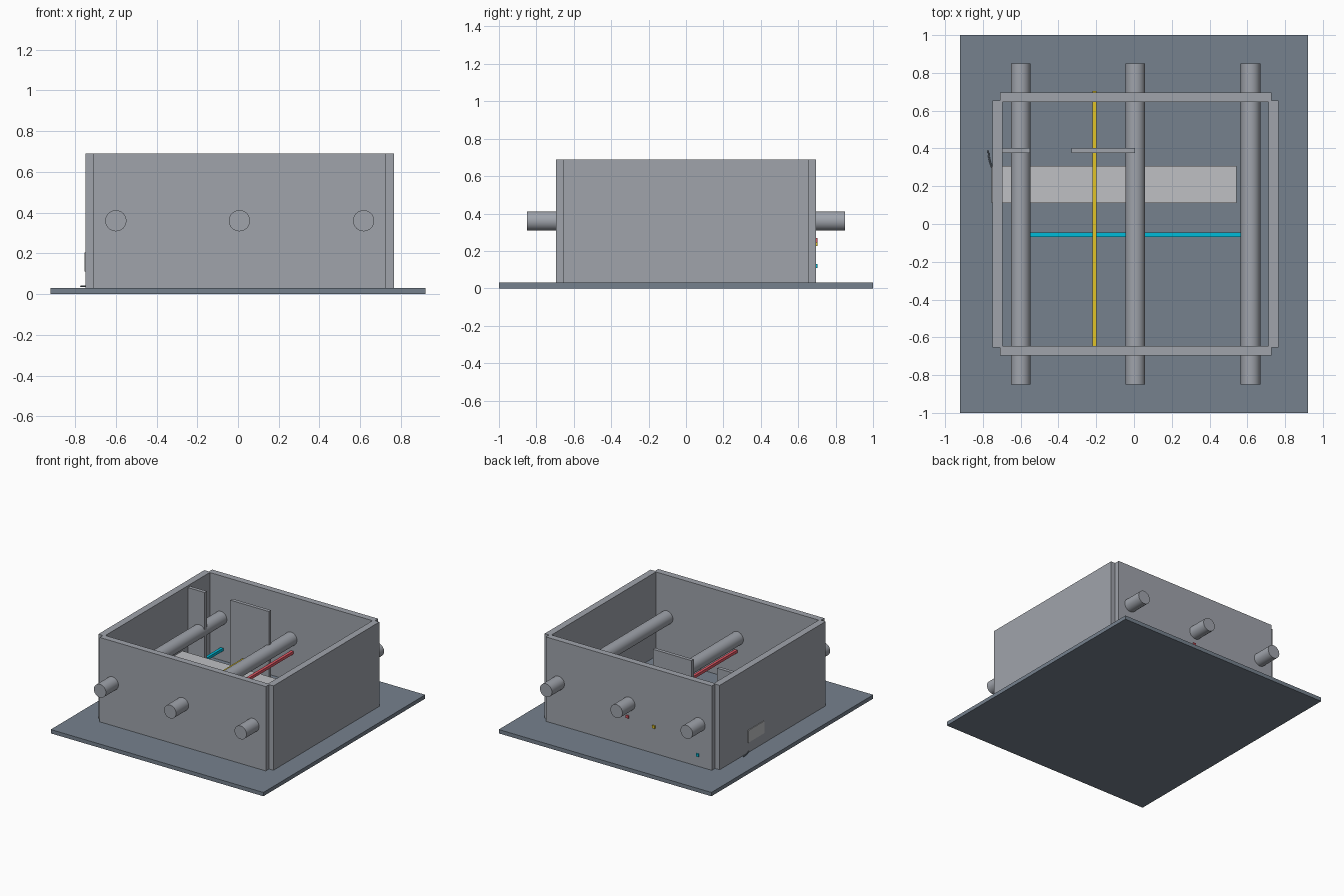
import bpy, math

if "Cube" in bpy.data.objects:
    bpy.data.objects.remove(bpy.data.objects["Cube"])


def mat(name, col):
    m = bpy.data.materials.new(name)
    m.diffuse_color = (*col, 1)
    m.use_nodes = True
    m.node_tree.nodes["Principled BSDF"].inputs["Base Color"].default_value = m.diffuse_color
    return m


slate = mat("slate", (0.18, 0.22, 0.27))
pale = mat("pale_grey", (0.52, 0.53, 0.55))
grey = mat("wall_grey", (0.35, 0.37, 0.41))
red = mat("red", (0.75, 0.1, 0.13))
yellow = mat("yellow", (0.75, 0.55, 0.02))
cyan = mat("cyan", (0.0, 0.5, 0.7))


def box(name, x, y, z, material=None):
    """Box from (min, max) ranges on each axis."""
    bpy.ops.mesh.primitive_cube_add(size=1, location=[(a + b) / 2 for a, b in (x, y, z)])
    o = bpy.context.object
    o.name = name
    o.scale = [b - a for a, b in (x, y, z)]
    bpy.ops.object.transform_apply(location=False, rotation=False, scale=True)
    if material:
        o.data.materials.append(material)
    return o


# base slab
box("base_slab", (-0.92, 0.92), (-1, 1), (0, 0.03), slate)

# outer walls
wall_z = (0.03, 0.69)
box("front_wall", (-0.71, 0.727), (-0.695, -0.645), wall_z, grey)
box("back_wall", (-0.71, 0.727), (0.645, 0.695), wall_z, grey)
box("left_wall", (-0.75, -0.696), (-0.655, 0.655), wall_z, grey)
box("right_wall", (0.712, 0.765), (-0.655, 0.655), wall_z, grey)

# inner partition with a door gap
box("partition_left", (-0.70, -0.551), (0.375, 0.403), (0.03, 0.675), grey)
box("partition_right", (-0.33, 0.005), (0.375, 0.403), (0.03, 0.675), grey)

# low counter that pokes slightly through the left wall
box("counter", (-0.755, 0.543), (0.11, 0.308), (0.11, 0.205), pale)

# round beams running front to back
for i, x in enumerate((-0.60, 0.007, 0.617)):
    bpy.ops.mesh.primitive_cylinder_add(vertices=32, radius=0.052, depth=1.7,
                                        location=(x, 0, 0.36), rotation=(math.pi / 2, 0, 0))
    bpy.context.object.name = f"beam_{i + 1}"
    bpy.ops.object.shade_smooth_by_angle()
    bpy.context.object.data.materials.append(grey)

# thin coloured service lines
w = 0.011
box("red_line", (0.018 - w, 0.018 + w), (-0.65, 0.704), (0.257 - w, 0.257 + w), red)
box("yellow_line", (-0.21 - w, -0.21 + w), (-0.65, 0.704), (0.238 - w, 0.238 + w), yellow)
box("cyan_line", (-0.59 - w, -0.59 + w), (-0.057 - w, 0.704), (0.119 - w, 0.119 + w), cyan)
box("cyan_branch", (-0.59 + w, 0.61), (-0.057 - w, -0.057 + w), (0.119 - w, 0.119 + w), cyan)

# door swing arc on the floor
curve = bpy.data.curves.new("door_swing_arc", "CURVE")
curve.dimensions = "3D"
curve.bevel_depth = 0.004
curve.bevel_resolution = 1
curve.use_fill_caps = True
n = 16
sp = curve.splines.new("POLY")
sp.points.add(n)
for i, p in enumerate(sp.points):
    a = math.pi + math.pi / 2 * i / n
    p.co = (-0.551 + 0.22 * math.cos(a), 0.39 + 0.22 * math.sin(a), 0.038, 1)
arc = bpy.data.objects.new("door_swing_arc", curve)
arc.data.materials.append(slate)
bpy.context.collection.objects.link(arc)
